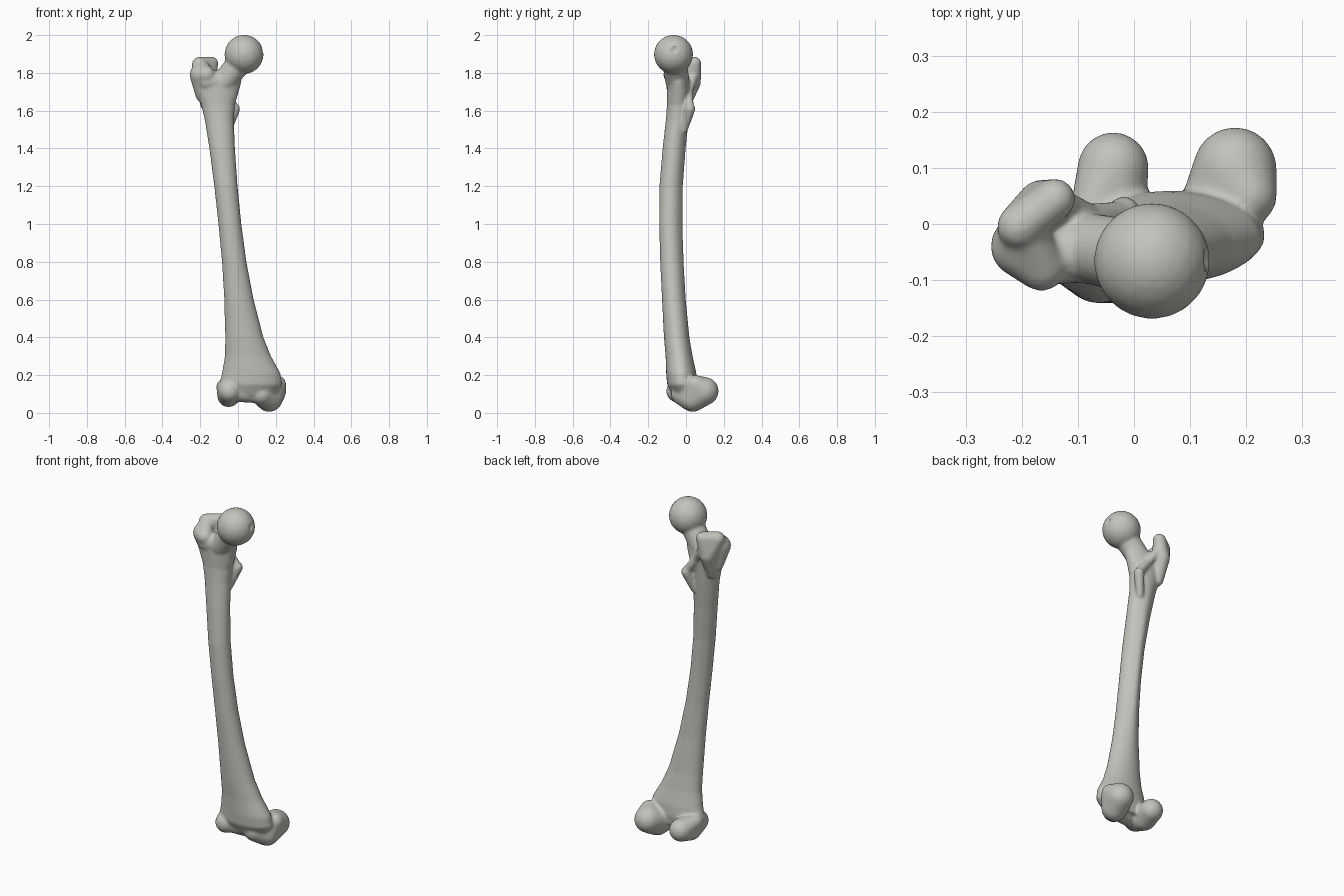
import bpy, bmesh, math
from mathutils import Vector, Matrix

old = bpy.data.objects.get("Cube")
if old:
    bpy.data.objects.remove(old, do_unlink=True)

bone = bpy.data.materials.new("bone")
bone.use_nodes = True
colour = (0.55, 0.54, 0.50, 1)
bone.diffuse_color = colour
bone.node_tree.nodes["Principled BSDF"].inputs["Base Color"].default_value = colour

bm = bmesh.new()


def hull(*balls):
    """Convex blend of balls given as x, y, z, radius."""
    part = bmesh.new()
    for x, y, z, r in balls:
        bmesh.ops.create_icosphere(part, subdivisions=3, radius=r,
                                   matrix=Matrix.Translation((x, y, z)))
    if len(balls) > 1:
        res = bmesh.ops.convex_hull(part, input=part.verts[:])
        junk = {g for g in res["geom_interior"] + res["geom_unused"]
                if isinstance(g, bmesh.types.BMVert)}
        bmesh.ops.delete(part, geom=list(junk), context="VERTS")
        bmesh.ops.delete(part, geom=[f for f in part.faces if len(f.verts) != 3],
                         context="FACES")
    mesh = bpy.data.meshes.new("part")
    part.to_mesh(mesh)
    part.free()
    bm.from_mesh(mesh)
    bpy.data.meshes.remove(mesh)


def loft(rows, sides=32):
    """Tube through rows of z, x range, y range, with a ridge down the back."""
    rings = []
    for z, x0, x1, y0, y1, ridge in rows:
        ring = []
        for i in range(sides):
            a = math.tau * i / sides
            bump = ridge * max(0, math.sin(a)) ** 12
            ring.append(bm.verts.new(((x0 + x1) / 2 + (x1 - x0) / 2 * math.cos(a),
                                      (y0 + y1) / 2 + (y1 - y0) / 2 * math.sin(a) + bump, z)))
        rings.append(ring)
    for low, high in zip(rings, rings[1:]):
        for i in range(sides):
            j = (i + 1) % sides
            bm.faces.new((low[i], low[j], high[j], high[i]))
    bm.faces.new(rings[0][::-1])
    bm.faces.new(rings[-1])


# Bowed shaft, flaring at both ends
loft([
    (0.09, -0.07, 0.19, -0.07, 0.05, 0),
    (0.15, -0.10, 0.235, -0.10, 0.06, 0),
    (0.21, -0.085, 0.225, -0.105, 0.055, 0),
    (0.30, -0.07, 0.175, -0.108, 0.035, 0),
    (0.40, -0.068, 0.135, -0.117, 0.018, 0),
    (0.60, -0.073, 0.083, -0.127, -0.005, 0.004),
    (0.80, -0.085, 0.045, -0.137, -0.02, 0.008),
    (1.00, -0.104, 0.018, -0.142, -0.028, 0.01),
    (1.20, -0.126, -0.002, -0.141, -0.025, 0.009),
    (1.40, -0.152, -0.016, -0.124, -0.008, 0.007),
    (1.55, -0.176, -0.022, -0.107, 0.01, 0.004),
    (1.63, -0.195, -0.016, -0.101, 0.02, 0),
    (1.70, -0.222, 0.004, -0.102, 0.025, 0),
    (1.75, -0.235, 0.018, -0.103, 0.02, 0),
    (1.78, -0.215, 0.015, -0.095, 0.01, 0),
])

# Ball head and neck
hull((0.032, -0.066, 1.898, 0.104))
hull((0.01, -0.062, 1.86, 0.066), (-0.07, -0.045, 1.755, 0.064))
hull((-0.06, -0.045, 1.76, 0.055), (-0.16, -0.055, 1.755, 0.055))

# Greater trochanter: front shoulder and rear hooked crest
hull((-0.20, -0.04, 1.79, 0.056), (-0.165, -0.075, 1.79, 0.045),
     (-0.19, -0.02, 1.68, 0.035), (-0.20, 0.0, 1.845, 0.033))
hull((-0.205, -0.005, 1.845, 0.04), (-0.14, 0.045, 1.85, 0.036),
     (-0.165, 0.035, 1.75, 0.044), (-0.17, -0.005, 1.63, 0.03))

# Lesser trochanter and the crest running to it
hull((-0.018, 0.02, 1.61, 0.03), (-0.03, 0.01, 1.57, 0.026), (-0.05, -0.01, 1.50, 0.02))
hull((-0.14, 0.04, 1.79, 0.028), (-0.08, 0.015, 1.70, 0.022))
hull((-0.08, 0.015, 1.70, 0.022), (-0.02, 0.018, 1.62, 0.024))

# Inner condyle
hull((0.125, -0.02, 0.10, 0.06), (0.165, 0.035, 0.076, 0.071),
     (0.18, 0.098, 0.115, 0.075), (0.205, 0.05, 0.15, 0.05))
# Outer condyle
hull((-0.045, -0.045, 0.115, 0.06), (-0.05, 0.03, 0.09, 0.06),
     (-0.037, 0.10, 0.11, 0.064), (-0.075, 0.02, 0.14, 0.04))
# Grooved bridge in front between the condyles
hull((-0.045, -0.035, 0.11, 0.05), (0.125, -0.01, 0.10, 0.05))

bmesh.ops.recalc_face_normals(bm, faces=bm.faces[:])
mesh = bpy.data.meshes.new("thigh_bone")
bm.to_mesh(mesh)
bm.free()
mesh.materials.append(bone)
obj = bpy.data.objects.new("thigh_bone", mesh)
bpy.context.collection.objects.link(obj)

# Pit on the inner side of the head
pit_mesh = bpy.data.meshes.new("pit_cutter")
pit = bmesh.new()
bmesh.ops.create_icosphere(pit, subdivisions=3, radius=0.03,
                           matrix=Matrix.Translation((0.149, -0.062, 1.925)))
pit.to_mesh(pit_mesh)
pit.free()
cutter = bpy.data.objects.new("pit_cutter", pit_mesh)
bpy.context.collection.objects.link(cutter)
cutter.hide_render = True
cutter.hide_set(True)

# Fuse the parts into one smooth surface
fuse = obj.modifiers.new("fuse", "REMESH")
fuse.mode = "VOXEL"
fuse.voxel_size = 0.007
fuse.use_smooth_shade = True
cut = obj.modifiers.new("pit", "BOOLEAN")
cut.operation = "DIFFERENCE"
cut.object = cutter
soften = obj.modifiers.new("soften", "SMOOTH")
soften.factor = 0.5
soften.iterations = 10
for p in mesh.polygons:
    p.use_smooth = True
